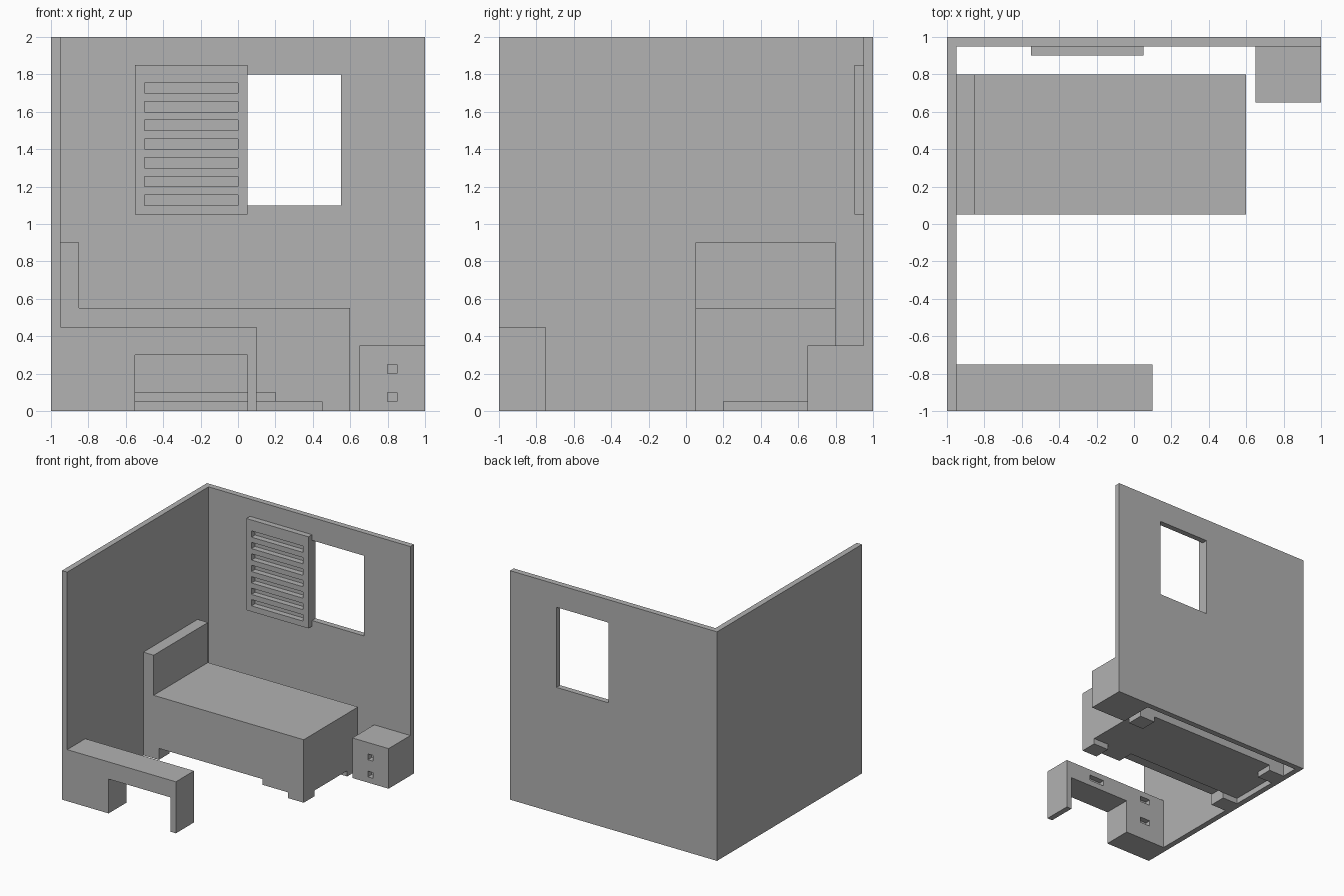
import bpy
import bmesh
from mathutils import Vector

cube = bpy.data.objects.get("Cube")
if cube:
    bpy.data.objects.remove(cube, do_unlink=True)

# Single plain colour
grey = bpy.data.materials.new("plain_grey")
grey.use_nodes = True
colour = (0.445, 0.445, 0.445, 1)
grey.diffuse_color = colour
grey.node_tree.nodes["Principled BSDF"].inputs["Base Color"].default_value = colour


def box(name, low, high):
    """Flat-shaded box between two opposite corners."""
    low, high = Vector(low), Vector(high)
    bm = bmesh.new()
    bmesh.ops.create_cube(bm, size=1)
    bmesh.ops.scale(bm, vec=high - low, verts=bm.verts)
    bmesh.ops.translate(bm, vec=(low + high) / 2, verts=bm.verts)
    mesh = bpy.data.meshes.new(name)
    bm.to_mesh(mesh)
    bm.free()
    mesh.materials.append(grey)
    obj = bpy.data.objects.new(name, mesh)
    bpy.context.collection.objects.link(obj)
    return obj


def cut(obj, low, high):
    """Carve a box out of an object."""
    cutter = box("cutter", low, high)
    cutter.hide_render = True
    mod = obj.modifiers.new("cut", "BOOLEAN")
    mod.operation = "DIFFERENCE"
    mod.solver = "EXACT"
    mod.object = cutter
    bpy.context.view_layer.objects.active = obj
    bpy.ops.object.modifier_apply(modifier=mod.name)
    bpy.data.objects.remove(cutter, do_unlink=True)


# Walls, with the window opening
box("side_wall", (-1, -1, 0), (-0.95, 1, 2))
back_wall = box("back_wall", (-0.95, 0.95, 0), (1, 1, 2))
cut(back_wall, (0.05, 0.9, 1.1), (0.55, 1.1, 1.8))

# Shutter with seven slots
shutter = box("shutter", (-0.55, 0.9, 1.05), (0.05, 0.95, 1.85))
for i in range(7):
    z = 1.1 + 0.1 * i
    cut(shutter, (-0.5, 0.8, z), (0, 1.1, z + 0.055))

# Bed: raised base on four corner legs, with a notch along the front
bed = box("bed_base", (-0.95, 0.05, 0.05), (0.6, 0.8, 0.55))
cut(bed, (-0.8, 0, 0), (0.2, 0.2, 0.1))
box("headboard", (-0.95, 0.05, 0.55), (-0.85, 0.8, 0.9))
for side, x in (("left", 0.45), ("right", -0.95)):
    for end, y in (("front", 0.05), ("back", 0.65)):
        box(f"bed_leg_{end}_{side}", (x, y, 0), (x + 0.15, y + 0.15, 0.05))

# Nightstand with two recessed pulls
nightstand = box("nightstand", (0.65, 0.65, 0), (1, 0.95, 0.35))
for z in (0.05, 0.2):
    cut(nightstand, (0.8, 0.6, z), (0.85, 0.7, z + 0.05))

# Desk with knee space and recessed drawer pulls on its inner face
desk = box("desk", (-0.95, -1, 0), (0.1, -0.75, 0.45))
cut(desk, (-0.55, -1.1, -0.1), (0.05, -0.6, 0.3))
for x, width, z in ((-0.8, 0.1, 0.15), (-0.8, 0.1, 0.35), (-0.3, 0.15, 0.35)):
    cut(desk, (x, -0.8, z), (x + width, -0.7, z + 0.05))
